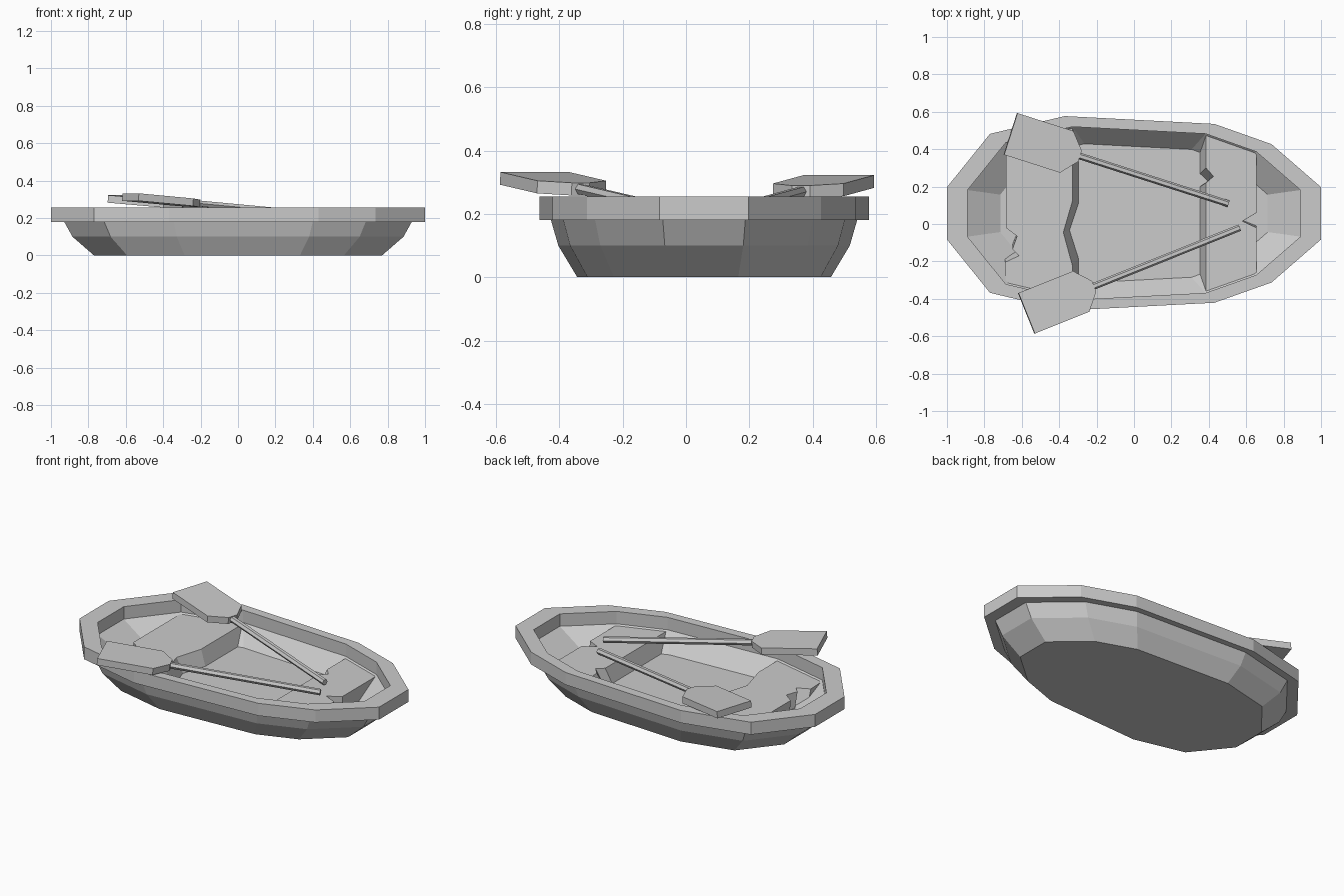
import bpy, bmesh, math
from mathutils import Vector, Matrix

if "Cube" in bpy.data.objects:
    bpy.data.objects.remove(bpy.data.objects["Cube"])

CY = 0.057  # centreline of the boat
HALF = [(1, .14), (.735, .37), (.43, .478), (-.37, .52), (-.77, .425), (-1, .14)]
OUTLINE = HALF + [(x, -y) for x, y in reversed(HALF)]


def loft(name, rings, cap=True, closed=False):
    """Skin a list of equal-length point rings."""
    bm = bmesh.new()
    vs = [[bm.verts.new(p) for p in r] for r in rings]
    n = len(vs[0])
    pairs = list(zip(vs, vs[1:])) + ([(vs[-1], vs[0])] if closed else [])
    for a, b in pairs:
        for i in range(n):
            j = (i + 1) % n
            bm.faces.new((a[i], a[j], b[j], b[i]))
    if cap:
        bm.faces.new(list(reversed(vs[0])))
        bm.faces.new(vs[-1])
    bmesh.ops.recalc_face_normals(bm, faces=bm.faces)
    me = bpy.data.meshes.new(name)
    bm.to_mesh(me)
    bm.free()
    ob = bpy.data.objects.new(name, me)
    bpy.context.collection.objects.link(ob)
    return ob


def ring(scale, z):
    return [(x * scale, CY + y * scale, z) for x, y in OUTLINE]


# Hull shell: outside, then down the inside to the floor
loft("hull", [ring(*r) for r in [(.77, 0), (.885, .1), (.935, .19), (.9, .19), (.89, .18), (.715, .08)]])

# Thick rim around the top
loft("rim", [ring(*r) for r in [(.93, .18), (1, .18), (1, .255), (.89, .255), (.89, .18)]],
     cap=False, closed=True)


# Worn benches: foot narrows to fit the hull, inner side leans out
def bench(name, edge, inner, lean, top=.172):
    foot = [(x + (lean if i in inner else 0), CY + (y - CY) * .86, .07)
            for i, (x, y) in enumerate(edge)]
    loft(name, [foot, [(x, y, top) for x, y in edge]])


bench("rear_bench",
      [(-.33, .525), (-.33, .12), (-.378, -.045), (-.33, -.22), (-.33, -.41),
       (-.685, -.32), (-.69, -.205), (-.615, -.17), (-.65, -.135), (-.625, -.065),
       (-.685, -.02), (-.685, .435)], range(5), .037)
bench("front_bench",
      [(.385, .482), (.655, .39), (.655, .06), (.58, .015), (.655, -.02), (.655, -.275),
       (.385, -.367), (.385, .22), (.425, .255), (.385, .30)], (0, 6, 7, 8, 9), -.035)


# Oars: hexagonal shaft and flat blade, aimed from handle end to blade tip
def oar(side, handle, tip):
    handle, tip = Vector(handle), Vector(tip)
    u = (handle - tip).normalized()
    v = Vector((0, 0, 1)).cross(u).normalized()
    w = u.cross(v)
    frame = Matrix((u, v, w)).transposed().to_4x4()
    frame.translation = tip
    length = (handle - tip).length
    shape = [(0, -.117), (.315, -.117), (.39, -.03), (.39, .03), (.315, .117), (0, .117)]
    blade = loft(side + "_oar_blade", [[(x, y, z) for x, y in shape] for z in (-.02, .02)])
    shaft = loft(side + "_oar_shaft",
                 [[(x, .018 * math.cos(k * math.pi / 3), .018 * math.sin(k * math.pi / 3))
                   for k in range(6)] for x in (.36, length)])
    for ob in (blade, shaft):
        ob.matrix_world = frame


oar("left", (.505, .108, .20), (-.66, .482, .302))
oar("right", (.565, -.02, .205), (-.575, -.478, .312))
